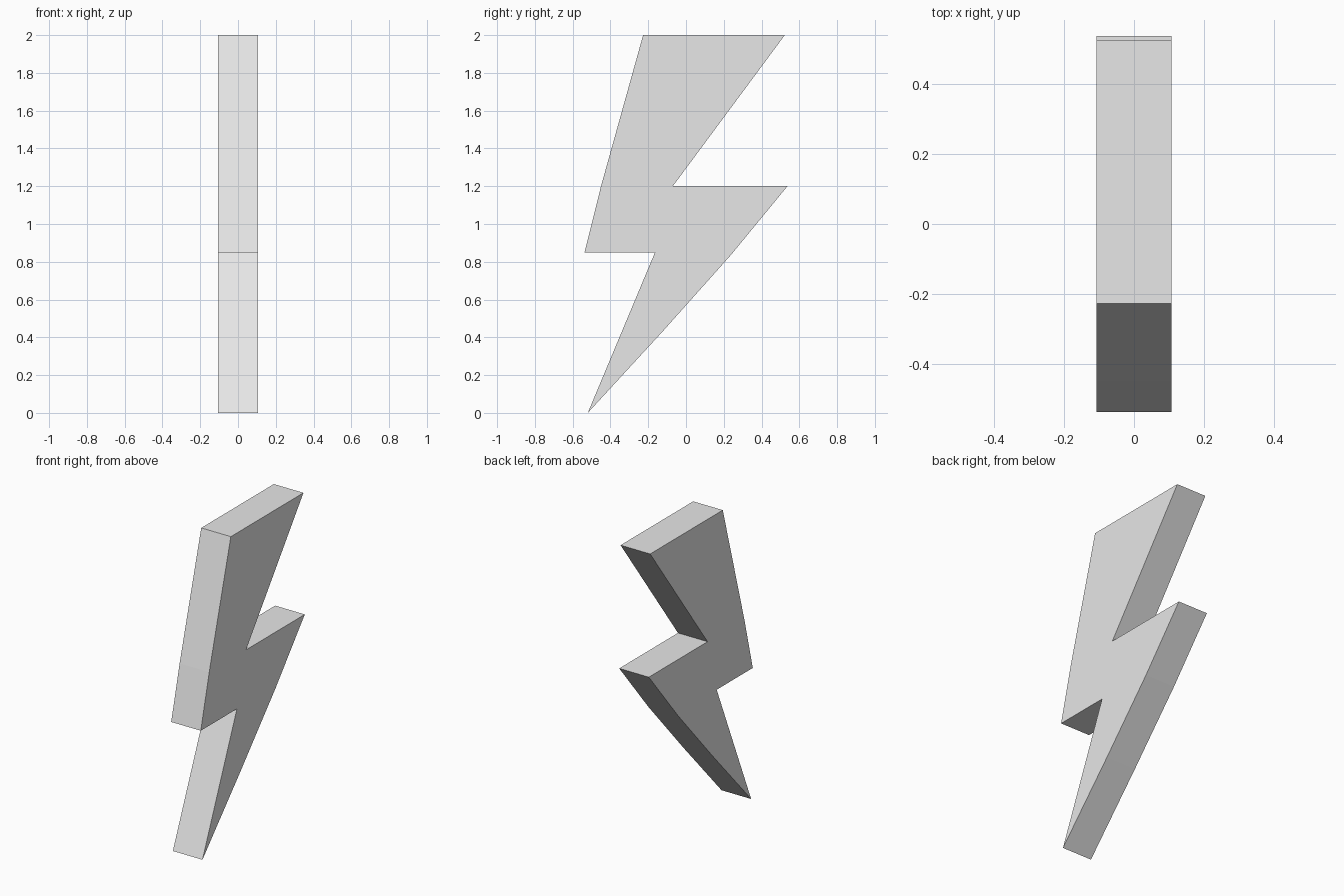
import bpy
import bmesh

cube = bpy.data.objects.get("Cube")
if cube:
    bpy.data.objects.remove(cube, do_unlink=True)

HALF_WIDTH = 0.107

# Side outline of the bolt as (y, z), starting at the lower tip
OUTLINE = [
    (-0.52, 0.0), (-0.12, 0.435), (0.237, 0.835), (0.537, 1.2),
    (-0.07, 1.2), (0.523, 2.0), (-0.227, 2.0), (-0.45, 1.2),
    (-0.537, 0.85), (-0.164, 0.85),
]

# Plain light grey
grey = bpy.data.materials.new("light grey")
grey.use_nodes = True
colour = (0.8, 0.8, 0.8, 1.0)
grey.diffuse_color = colour
for node in grey.node_tree.nodes:
    if node.type == 'BSDF_PRINCIPLED':
        node.inputs["Base Color"].default_value = colour

# Bolt: one flat profile extruded across its width
bm = bmesh.new()
profile = bm.faces.new([bm.verts.new((-HALF_WIDTH, y, z)) for y, z in OUTLINE])
extruded = bmesh.ops.extrude_face_region(bm, geom=[profile], use_keep_orig=True)
moved = [v for v in extruded["geom"] if isinstance(v, bmesh.types.BMVert)]
bmesh.ops.translate(bm, verts=moved, vec=(2 * HALF_WIDTH, 0, 0))
bmesh.ops.recalc_face_normals(bm, faces=bm.faces[:])

mesh = bpy.data.meshes.new("lightning_bolt")
bm.to_mesh(mesh)
bm.free()
mesh.materials.append(grey)
bolt = bpy.data.objects.new("lightning_bolt", mesh)
bpy.context.collection.objects.link(bolt)
